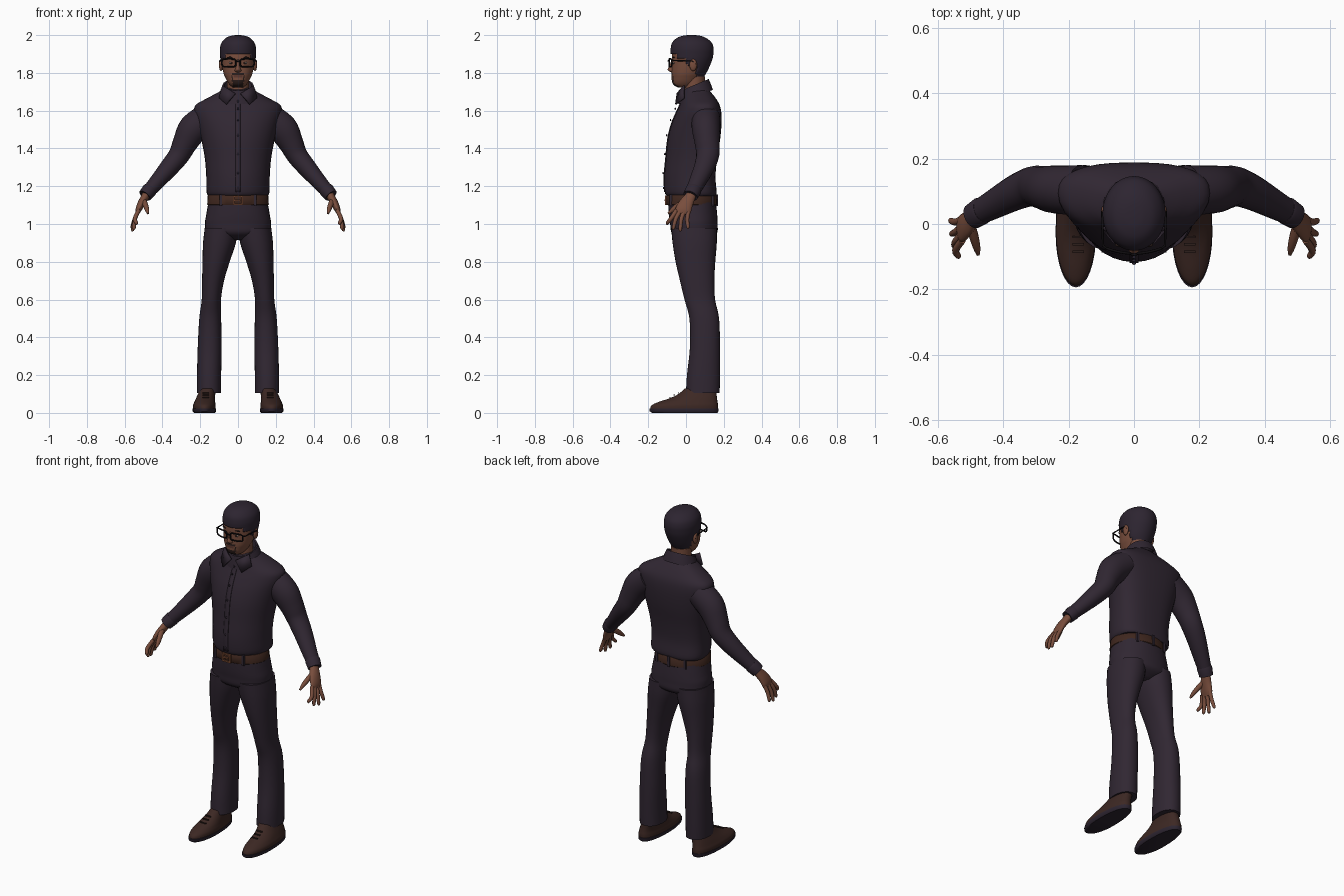
import bpy, bmesh, math
from mathutils import Vector


def material(name, rgb):
    m = bpy.data.materials.new(name)
    m.diffuse_color = (*rgb, 1)
    return m


CLOTH = material("dark plum cloth", (0.030, 0.020, 0.032))
HAIR = material("dark hair", (0.026, 0.018, 0.030))
SKIN = material("brown skin", (0.190, 0.075, 0.046))
LIPS = material("lips", (0.115, 0.042, 0.030))
BEARD = material("beard", (0.025, 0.013, 0.011))
LEATHER = material("belt leather", (0.050, 0.020, 0.013))
SHOE = material("shoe leather", (0.046, 0.021, 0.017))
BUCKLE = material("copper buckle", (0.210, 0.075, 0.035))
BLACK = material("black frames", (0.005, 0.004, 0.005))
WHITE = material("eye white", (0.30, 0.24, 0.21))


def finish(name, bm, mats, mirror=False, solid=0, angle=45):
    bmesh.ops.recalc_face_normals(bm, faces=bm.faces[:])
    me = bpy.data.meshes.new(name)
    bm.to_mesh(me)
    bm.free()
    o = bpy.data.objects.new(name, me)
    bpy.context.collection.objects.link(o)
    for m in mats:
        me.materials.append(m)
    bpy.ops.object.select_all(action='DESELECT')
    o.select_set(True)
    bpy.context.view_layer.objects.active = o
    bpy.ops.object.shade_smooth_by_angle(angle=math.radians(angle))
    if solid:
        o.modifiers.new("thickness", 'SOLIDIFY').thickness = solid
    if mirror:
        o.modifiers.new("mirror", 'MIRROR').use_clip = False
    return o


def smooth_rows(rows, sub):
    """Catmull-Rom interpolation of the section table."""
    out = []
    for i in range(len(rows) - 1):
        p0, p1, p2 = rows[max(i - 1, 0)], rows[i], rows[i + 1]
        p3 = rows[min(i + 2, len(rows) - 1)]
        for j in range(sub):
            t = j / sub
            out.append([0.5 * (2 * b + (c - a) * t + (2 * a - 5 * b + 4 * c - d) * t * t
                               + (3 * b - a - 3 * c + d) * t ** 3)
                        for a, b, c, d in zip(p0, p1, p2, p3)])
    return out + [list(rows[-1])]


def skin(rings, caps=True):
    bm = bmesh.new()
    vs = [[bm.verts.new(p) for p in r] for r in rings]
    n = len(vs[0])
    for a, b in zip(vs, vs[1:]):
        for i in range(n):
            bm.faces.new((a[i], a[(i + 1) % n], b[(i + 1) % n], b[i]))
    if caps:
        bm.faces.new(vs[0][::-1])
        bm.faces.new(vs[-1])
    return bm


def spow(v, e):
    return math.copysign(abs(v) ** e, v)


def stack(rows, cx=None, k=0.5, ef=1, eb=1, seg=32, sub=4, tilt=0, caps=True):
    """Horizontal sections: z, (centre x,) half width, front y, back y."""
    rings = []
    for row in smooth_rows(rows, sub):
        z, x0, hx, yf, yb = row if len(row) == 5 else (row[0], cx or 0, *row[1:])
        yc = yf + k * (yb - yf)
        ring = []
        for i in range(seg):
            a = 2 * math.pi * i / seg
            c, s = math.cos(a), math.sin(a)
            e, d = (eb, yb - yc) if s > 0 else (ef, yc - yf)
            y = yc + d * spow(s, e)
            ring.append((x0 + hx * spow(c, e), y, z + tilt * (y - yc)))
        rings.append(ring)
    return skin(rings, caps)


def tube(rows, seg=20, sub=4):
    """Sections along a path: x, y, z, thickness radius, depth radius."""
    rows = smooth_rows(rows, sub)
    pts = [Vector(r[:3]) for r in rows]
    rings = []
    for i, r in enumerate(rows):
        t = (pts[min(i + 1, len(pts) - 1)] - pts[max(i - 1, 0)]).normalized()
        u = Vector((0, 1, 0))
        u = (u - t * u.dot(t)).normalized()
        v = t.cross(u)
        rings.append([pts[i] + v * r[3] * math.cos(a) + u * r[4] * math.sin(a)
                      for a in (2 * math.pi * j / seg for j in range(seg))])
    return skin(rings)


def box(name, loc, size, mat, mirror=False):
    bm = bmesh.new()
    bmesh.ops.create_cube(bm, size=1)
    for v in bm.verts:
        v.co = Vector(loc) + Vector(a * b for a, b in zip(v.co, size))
    return finish(name, bm, [mat], mirror)


def ball(name, loc, size, mat, mirror=False):
    bm = bmesh.new()
    bmesh.ops.create_uvsphere(bm, u_segments=16, v_segments=10, radius=1)
    for v in bm.verts:
        v.co = Vector(loc) + Vector(a * b for a, b in zip(v.co, size))
    return finish(name, bm, [mat], mirror, angle=80)


# Shirt
shirt = [(1.148, .156, -.100, .157), (1.17, .167, -.113, .162), (1.25, .168, -.116, .156),
         (1.35, .176, -.107, .165), (1.45, .195, -.097, .181), (1.53, .215, -.077, .188),
         (1.59, .231, -.052, .187), (1.63, .224, -.034, .178), (1.665, .165, -.024, .158),
         (1.70, .100, -.016, .130), (1.72, .075, .000, .110)]
finish("shirt_body", stack(shirt, k=.6, eb=.75), [CLOTH])
finish("sleeves", tube([(.16, .105, 1.565, .076, .075), (.235, .105, 1.505, .080, .074),
                        (.28, .112, 1.43, .066, .066), (.312, .115, 1.365, .056, .061),
                        (.365, .095, 1.298, .050, .054), (.43, .060, 1.222, .041, .045),
                        (.478, .034, 1.168, .035, .038)]), [CLOTH], True)
finish("cuffs", tube([(.462, .043, 1.187, .037, .040), (.468, .040, 1.180, .040, .043),
                      (.493, .024, 1.150, .036, .040), (.490, .026, 1.154, .028, .032)], sub=1),
       [CLOTH], True)

# Placket and buttons down the shirt front
bm = bmesh.new()
edge = [[bm.verts.new((x, r[2] - .003, r[0])) for x in (-.014, .014)]
        for r in smooth_rows(shirt[1:9], 3)]
for a, b in zip(edge, edge[1:]):
    bm.faces.new((a[0], a[1], b[1], b[0]))
finish("placket", bm, [CLOTH], solid=.006)
for r in smooth_rows(shirt[1:8], 1):
    ball("button", (0, r[2] - .005, r[0] + .02), (.006, .004, .006), HAIR)

# Collar band and folded points
finish("collar", stack([(1.672, .104, -.040, .142), (1.705, .093, -.034, .132),
                        (1.737, .081, -.027, .120), (1.735, .073, -.018, .112),
                        (1.69, .070, -.012, .108)], sub=1, tilt=.42, caps=False), [CLOTH])
bm = bmesh.new()
bm.faces.new([bm.verts.new(p) for p in ((.012, -.042, 1.69), (.080, -.006, 1.732),
                                        (.098, -.008, 1.665), (.060, -.050, 1.632))])
finish("collar_points", bm, [CLOTH], True, .009)

# Trousers
finish("trouser_hips", stack([(.915, .060, -.02, .11), (.95, .160, -.074, .163),
                              (1.00, .175, -.084, .167), (1.05, .168, -.091, .165),
                              (1.12, .156, -.095, .158)], ef=.9, eb=.9), [CLOTH])
finish("trouser_legs", stack([(.105, .153, .064, .000, .178), (.20, .153, .064, .005, .180),
                              (.35, .150, .063, .021, .180), (.50, .147, .058, .018, .175),
                              (.60, .141, .051, -.008, .154), (.70, .132, .058, -.032, .150),
                              (.80, .116, .072, -.055, .155), (.90, .098, .087, -.071, .163),
                              (.98, .088, .088, -.078, .163)], ef=.92, eb=.92), [CLOTH], True)

# Belt, loops and buckle
finish("belt", stack([(1.100, .160, -.101, .161), (1.103, .163, -.104, .164),
                      (1.150, .161, -.104, .163), (1.153, .158, -.101, .160)], sub=1), [LEATHER])
for y in (-.080, .140):
    box("belt_loop", (.092, y, 1.126), (.014, .014, .062), CLOTH, True)
box("belt_loop_back", (0, .164, 1.126), (.014, .009, .062), CLOTH)
for z in (1.105, 1.147):
    box("buckle_bar", (0, -.107, z), (.052, .010, .008), BUCKLE)
box("buckle_side", (.023, -.107, 1.126), (.008, .010, .05), BUCKLE, True)
box("buckle_pin", (-.004, -.108, 1.126), (.032, .009, .008), BUCKLE)

# Shoes
finish("shoe_uppers", stack([(.018, .178, .060, -.190, .170), (.04, .178, .060, -.182, .170),
                             (.058, .176, .055, -.145, .167), (.078, .172, .050, -.085, .164),
                             (.10, .166, .046, -.040, .162), (.13, .158, .042, -.005, .160)],
                            k=.45, eb=.85), [SHOE], True)
finish("shoe_soles", stack([(.0, .178, .055, -.180, .166), (.008, .178, .062, -.192, .172),
                            (.022, .178, .062, -.194, .173), (.024, .178, .058, -.188, .169)],
                           k=.45, eb=.85, sub=1), [HAIR], True)
for y, z in ((-.085, .082), (-.062, .094), (-.040, .105)):
    box("shoe_lace", (.171, y, z), (.036, .007, .006), BEARD, True)

# Hands
finish("palms", tube([(.480, .033, 1.166, .022, .027), (.494, .020, 1.140, .021, .030),
                      (.512, .000, 1.108, .020, .038), (.527, -.014, 1.075, .016, .042),
                      (.534, -.018, 1.052, .009, .034)]), [SKIN], True)
tips = {"index": (-.050, .538, -.098, .996), "middle": (-.029, .550, -.066, .970),
        "ring": (-.007, .557, -.030, .962), "little": (.014, .560, .010, .976)}
for name, (y, tx, ty, tz) in tips.items():
    finish(name + "_fingers", tube([(.526, y, 1.072, .011, .012),
                                    (.546, (y + ty) / 2 - .006, 1.028, .011, .011),
                                    (tx, ty, tz + .010, .009, .009), (tx, ty, tz, .004, .004)],
                                   seg=12, sub=3), [SKIN], True)
finish("thumbs", tube([(.500, -.005, 1.125, .015, .016), (.489, -.042, 1.098, .014, .015),
                       (.481, -.073, 1.073, .011, .012), (.477, -.094, 1.055, .005, .005)],
                      seg=12, sub=3), [SKIN], True)

# Neck and head, with beard and lips set by face position
finish("neck", stack([(1.65, .062, -.016, .105), (1.70, .057, -.008, .098),
                      (1.78, .058, -.010, .100)]), [SKIN])
bm = stack([(1.722, .026, -.040, .03), (1.735, .042, -.064, .05), (1.752, .055, -.074, .07),
            (1.775, .067, -.076, .085), (1.80, .077, -.077, .10), (1.85, .087, -.075, .125),
            (1.90, .090, -.074, .135), (1.94, .084, -.062, .13), (1.97, .06, -.03, .10)],
           seg=64, sub=6, ef=.92)
for f in bm.faces:
    c = f.calc_center_median()
    if c.y < -.035:
        ax = abs(c.x)
        chin = c.z < 1.764 and ax < .027
        moustache = 1.791 < c.z < 1.800 and ax < .030
        side = 1.755 < c.z < 1.796 and .027 < ax < .033
        if chin or moustache or side:
            f.material_index = 1
        elif 1.774 < c.z < 1.789 and ax < .022:
            f.material_index = 2
finish("head", bm, [SKIN, BEARD, LIPS], angle=60)
finish("nose", stack([(1.803, .010, -.080, -.06), (1.810, .019, -.091, -.06),
                      (1.820, .016, -.097, -.06), (1.84, .010, -.087, -.06),
                      (1.87, .008, -.077, -.06)], k=.8, seg=16), [SKIN], angle=80)
ball("ears", (.090, .038, 1.842), (.011, .020, .032), SKIN, True)
ball("eyes", (.035, -.064, 1.853), (.014, .006, .006), WHITE, True)
ball("irises", (.035, -.0685, 1.853), (.006, .003, .006), BEARD, True)
ball("eyebrows", (.037, -.064, 1.882), (.022, .007, .004), BEARD, True)

# Hair cap, trimmed along the hairline
bm = stack([(1.77, .060, -.068, .090), (1.80, .079, -.076, .108), (1.83, .087, -.078, .123),
            (1.87, .093, -.080, .139), (1.90, .0955, -.081, .145), (1.93, .0955, -.081, .146),
            (1.96, .087, -.073, .136), (1.985, .064, -.048, .106), (1.997, .034, -.015, .072),
            (2.0, .010, .015, .042)], seg=48, sub=5)


def hairline(y):
    if y < -.045:
        return 1.898
    if y < .005:
        return 1.875
    return 1.835 if y < .055 else 1.775


bmesh.ops.delete(bm, geom=[f for f in bm.faces
                           if f.calc_center_median().z < hairline(f.calc_center_median().y)],
                 context='FACES')
finish("hair", bm, [HAIR], solid=.007, angle=70)


# Glasses made of round wire
def wire(name, pts, r, closed):
    cu = bpy.data.curves.new(name, 'CURVE')
    cu.dimensions = '3D'
    cu.bevel_depth = r
    cu.bevel_resolution = 2
    sp = cu.splines.new('POLY')
    sp.points.add(len(pts) - 1)
    for p, q in zip(sp.points, pts):
        p.co = (*q, 1)
    sp.use_cyclic_u = closed
    cu.materials.append(BLACK)
    bpy.context.collection.objects.link(bpy.data.objects.new(name, cu))


for s in (-1, 1):
    rim = []
    for i in range(24):
        a = 2 * math.pi * i / 24
        x = .048 + .037 * spow(math.cos(a), .5)
        rim.append((s * x, -.090 + 2.2 * x * x, 1.853 + .021 * spow(math.sin(a), .5)))
    wire("glasses_rim", rim, .0042, True)
    wire("glasses_temple", [(s * .084, -.075, 1.866), (s * .095, -.066, 1.866),
                            (s * .097, .035, 1.862), (s * .095, .052, 1.845)], .0036, False)
wire("glasses_bridge", [(-.012, -.091, 1.860), (0, -.094, 1.863), (.012, -.091, 1.860)], .004, False)
